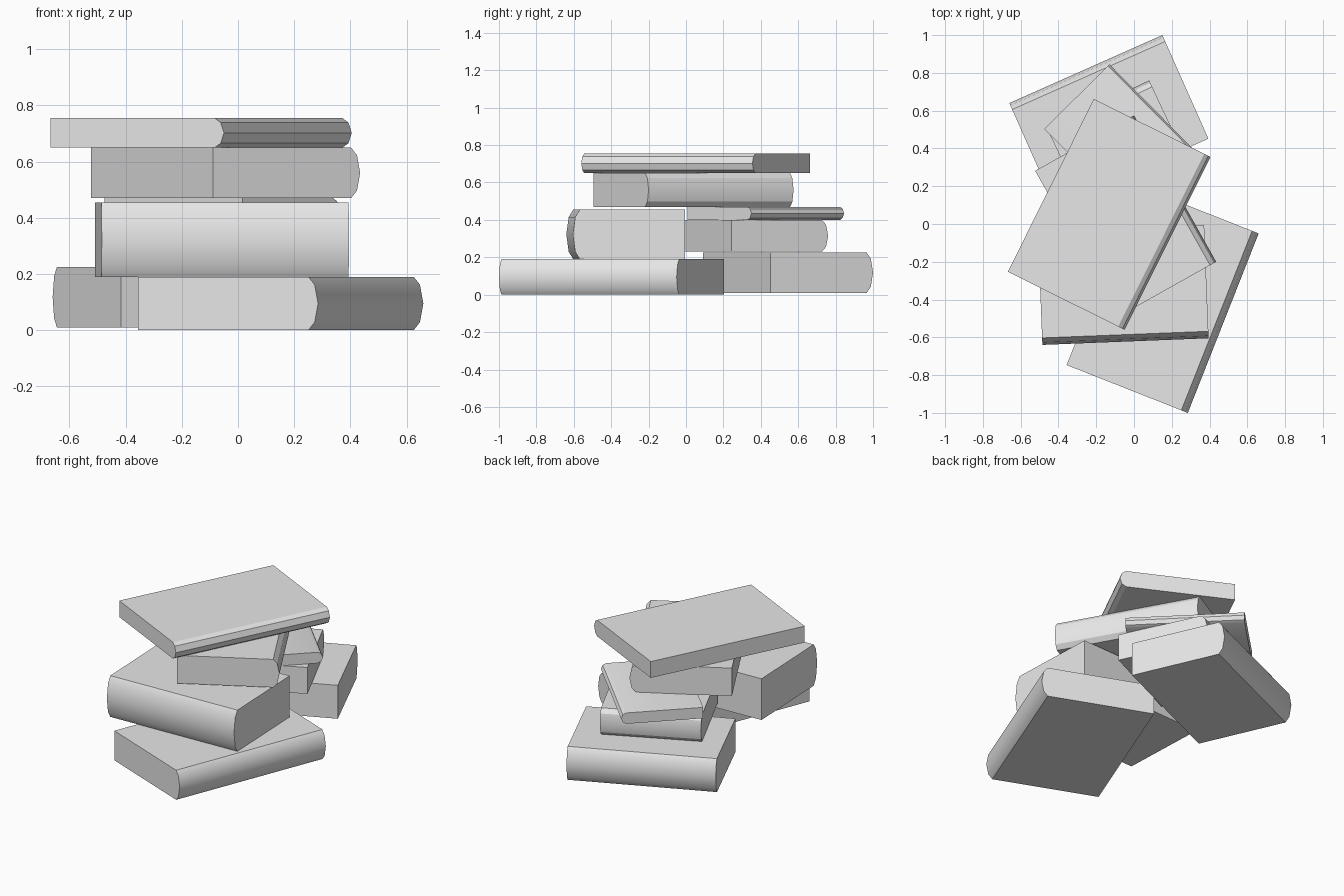
import bpy
import math
from mathutils import Vector

cube = bpy.data.objects.get("Cube")
if cube:
    bpy.data.objects.remove(cube, do_unlink=True)

GREY = (0.8, 0.8, 0.8, 1.0)
mat = bpy.data.materials.new("light_grey")
mat.use_nodes = True
mat.diffuse_color = GREY
mat.node_tree.nodes["Principled BSDF"].inputs["Base Color"].default_value = GREY

# Rounded spine: (fraction of bulge, fraction of height)
SPINE = [(0, 0), (0.65, 0.15), (1, 0.5), (0.65, 0.85), (0, 1)]


def book(name, start, end, width, bottom, top, bulge=0.037):
    """Closed book; its spine runs from start to end and faces right of that run."""
    a, b = Vector(start), Vector(end)
    run = b - a
    length, height = run.length, top - bottom
    # Cross-section in local x (out of the spine) and z, extruded along local y
    profile = [(-width, 0)] + [(bulge * (d - 1), h * height) for d, h in SPINE]
    profile.append((-width, height))
    n = len(profile)
    verts = [(x, y, z) for y in (0, length) for x, z in profile]
    faces = [(i, (i + 1) % n, (i + 1) % n + n, i + n) for i in range(n)]
    faces += [tuple(reversed(range(n))), tuple(range(n, 2 * n))]
    mesh = bpy.data.meshes.new(name)
    mesh.from_pydata(verts, [], [f[::-1] for f in faces])
    # Consistent outward normals
    import bmesh
    bm = bmesh.new()
    bm.from_mesh(mesh)
    bmesh.ops.recalc_face_normals(bm, faces=bm.faces)
    bm.to_mesh(mesh)
    bm.free()
    mesh.materials.append(mat)
    obj = bpy.data.objects.new(name, mesh)
    bpy.context.collection.objects.link(obj)
    obj.location = (a.x, a.y, bottom)
    obj.rotation_euler.z = math.atan2(run.y, run.x) - math.pi / 2
    bpy.ops.object.select_all(action="DESELECT")
    obj.select_set(True)
    bpy.context.view_layer.objects.active = obj
    bpy.ops.object.shade_smooth_by_angle(angle=math.radians(30))


# Ground layer
book("bottom_front_book", (0.285, -1.0), (0.66, -0.05), 0.69, 0.0, 0.19)
book("bottom_back_book", (0.15, 1.0), (-0.66, 0.64), 0.60, 0.01, 0.225)
# Middle layer
book("middle_front_book", (-0.485, -0.64), (0.395, -0.605), 0.60, 0.19, 0.455)
book("middle_back_book", (0.08, 0.76), (-0.46, 0.505), 0.57, 0.23, 0.40)
book("thin_book", (0.36, 0.35), (-0.13, 0.845), 0.485, 0.40, 0.47, 0.03)
# Bridging books
book("upper_book", (0.435, -0.2), (0.0, 0.575), 0.60, 0.47, 0.65)
book("top_book", (-0.05, -0.56), (0.405, 0.355), 0.69, 0.65, 0.755)
